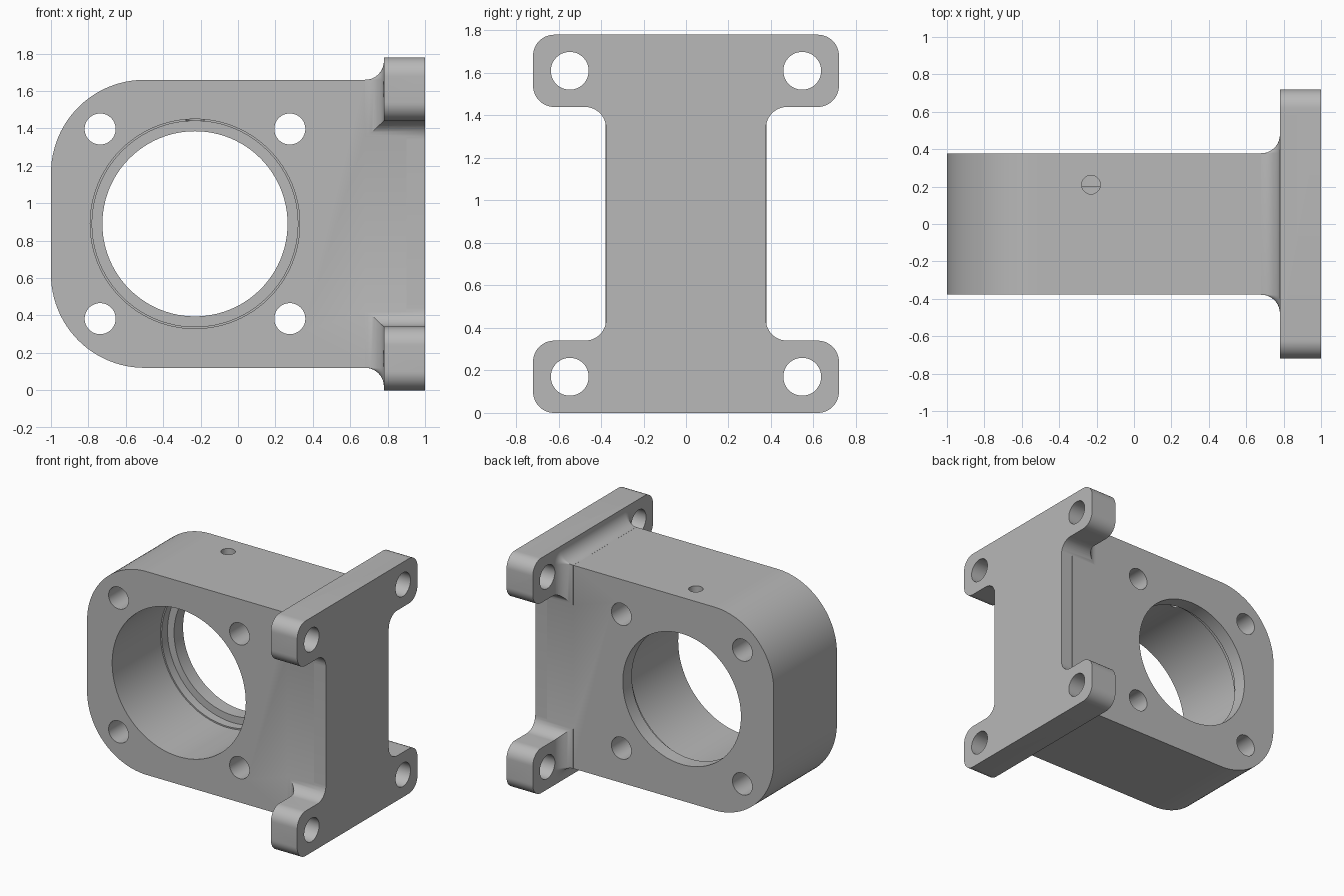
import bpy
import bmesh
from math import sin, cos, pi
from mathutils import Vector

default = bpy.data.objects.get("Cube")
if default:
    bpy.data.objects.remove(default, do_unlink=True)

steel = bpy.data.materials.new("plain grey")
steel.use_nodes = True
GREY = (0.48, 0.48, 0.48, 1)
steel.diffuse_color = GREY
steel.node_tree.nodes["Principled BSDF"].inputs["Base Color"].default_value = GREY


def loft(name, rings):
    """Solid skinned through rings that have equal point counts."""
    bm = bmesh.new()
    loops = [[bm.verts.new(p) for p in ring] for ring in rings]
    n = len(loops[0])
    for a, b in zip(loops, loops[1:]):
        for i in range(n):
            j = (i + 1) % n
            bm.faces.new((a[i], a[j], b[j], b[i]))
    bm.faces.new(loops[0])
    bm.faces.new(loops[-1])
    bmesh.ops.recalc_face_normals(bm, faces=bm.faces)
    mesh = bpy.data.meshes.new(name)
    bm.to_mesh(mesh)
    bm.free()
    mesh.materials.append(steel)
    ob = bpy.data.objects.new(name, mesh)
    bpy.context.collection.objects.link(ob)
    return ob


def place(axis, u, v, w):
    return {"x": (w, u, v), "y": (u, w, v), "z": (u, v, w)}[axis]


def prism(name, axis, outline, lo, hi):
    return loft(name, [[place(axis, u, v, w) for u, v in outline] for w in (lo, hi)])


def drill(axis, u, v, r, lo, hi, steps=48):
    ring = [(u + r * cos(2 * pi * i / steps), v + r * sin(2 * pi * i / steps))
            for i in range(steps)]
    return prism("drill", axis, ring, lo, hi)


def rounded(corners, steps=12):
    """Outline with an arc at every right-angled corner (u, v, radius)."""
    out = []
    for i, (u, v, r) in enumerate(corners):
        p = Vector((u, v))
        if r == 0:
            out.append(p)
            continue
        a = (Vector(corners[i - 1][:2]) - p).normalized()
        b = (Vector(corners[(i + 1) % len(corners)][:2]) - p).normalized()
        for k in range(steps + 1):
            t = pi / 2 * k / steps
            out.append(p + (a + b) * r - (b * cos(t) + a * sin(t)) * r)
    return out


def combine(target, tool, operation):
    mod = target.modifiers.new("combine", "BOOLEAN")
    mod.operation = operation
    mod.solver = "EXACT"
    mod.object = tool
    graph = bpy.context.evaluated_depsgraph_get()
    mesh = bpy.data.meshes.new_from_object(target.evaluated_get(graph))
    target.modifiers.clear()
    target.data = mesh
    bpy.data.objects.remove(tool, do_unlink=True)


# Main housing block with two large rounded corners
HALF, LOW, HIGH = 0.378, 0.12, 1.66
housing = prism("bearing_housing", "y", rounded(
    [(-1, LOW, 0.5), (0.9, LOW, 0), (0.9, HIGH, 0), (-1, HIGH, 0.5)], 24), -HALF, HALF)

# Mounting flange flaring out of the block through a concave fillet
FACE, R = 0.78, 0.1


def flare_ring(x, d, steps=8):
    ring = []
    for q, (y, z) in enumerate([(HALF, HIGH), (-HALF, HIGH), (-HALF, LOW), (HALF, LOW)]):
        for k in range(steps + 1):
            t = pi / 2 * (q + k / steps)
            ring.append((x, y + d * cos(t), z + d * sin(t)))
    return ring


STEPS = 10
sections = []
for k in range(STEPS + 1):
    t = pi / 2 * k / STEPS
    sections.append((FACE - R + R * sin(t), max(R * (1 - cos(t)), 0.0005)))
sections += [(FACE, 0.7), (1, 0.7)]
flange = loft("mounting_flange", [flare_ring(x, d) for x, d in sections])

# Trim the flange to its four-eared outline
half = [(0.72, 0, R), (0.72, 0.34, R), (0.376, 0.34, R),
        (0.376, 1.44, R), (0.72, 1.44, R), (0.72, 1.78, R)]
outline = half + [(-y, z, r) for y, z, r in reversed(half)]
combine(flange, prism("trim", "x", rounded(outline), 0.5, 1.2), "INTERSECT")
combine(housing, flange, "UNION")

# Stepped bearing bore with a retaining lip at the back
CX, CZ = -0.23, 0.89
for radius, end in ((0.56, 0.2), (0.55, 0.27), (0.495, 0.6)):
    combine(housing, drill("y", CX, CZ, radius, -0.6, end, 96), "DIFFERENCE")

# Bolt holes around the bore and in the flange ears, both mirrored
for sx in (-1, 1):
    for sz in (-1, 1):
        combine(housing, drill("y", CX + sx * 0.507, CZ + sz * 0.507, 0.083, -0.6, 0.6),
                "DIFFERENCE")
        combine(housing, drill("x", sx * 0.547, CZ + sz * 0.72, 0.089, 0.5, 1.2),
                "DIFFERENCE")

# Small oil hole from the top into the bore
combine(housing, drill("z", CX, 0.21, 0.05, 1.2, 1.9, 32), "DIFFERENCE")

# Smooth curved walls, keep machined edges sharp
bpy.ops.object.select_all(action="DESELECT")
housing.select_set(True)
bpy.context.view_layer.objects.active = housing
bpy.ops.object.shade_smooth_by_angle(angle=pi / 6)
